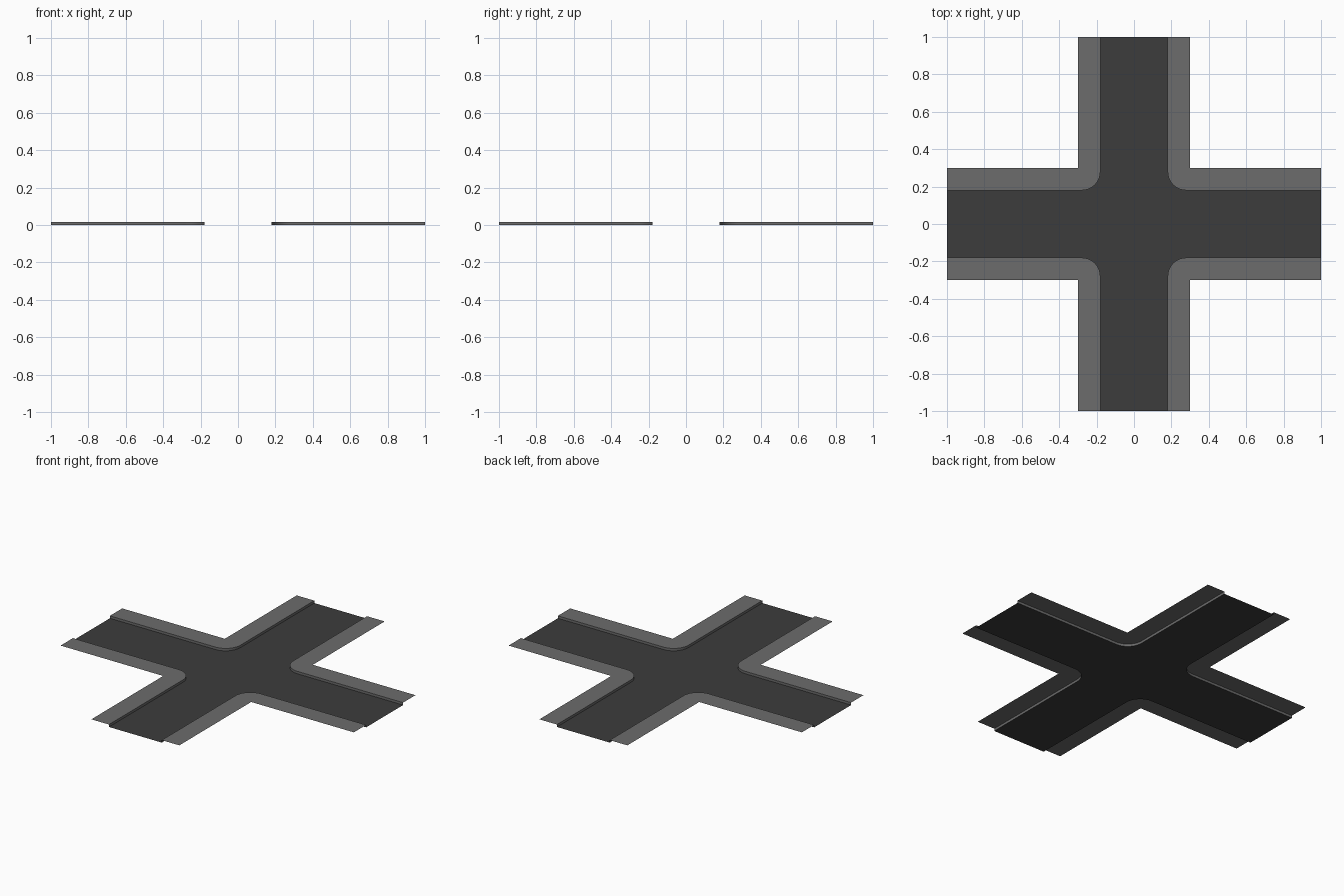
import bpy, bmesh, math

if "Cube" in bpy.data.objects:
    bpy.data.objects.remove(bpy.data.objects["Cube"])

HALF, INNER, OUTER, RADIUS, CURB = 1.0, 0.18, 0.30, 0.10, 0.015


def material(name, value):
    mat = bpy.data.materials.new(name)
    mat.diffuse_color = (value, value, value, 1)
    mat.use_nodes = True
    mat.node_tree.nodes["Principled BSDF"].inputs["Base Color"].default_value = mat.diffuse_color
    return mat


def make_object(name, bm, mat):
    mesh = bpy.data.meshes.new(name)
    bm.to_mesh(mesh)
    bm.free()
    mesh.materials.append(mat)
    obj = bpy.data.objects.new(name, mesh)
    bpy.context.collection.objects.link(obj)
    return obj


def turn(p, k):
    for _ in range(k):
        p = (-p[1], p[0])
    return p


# Kerb line of one quadrant: straight, rounded corner, straight
STEPS = 10
c = INNER + RADIUS
kerb_line = [(HALF, INNER)]
for i in range(STEPS + 1):
    a = math.radians(270 - 90 * i / STEPS)
    kerb_line.append((c + RADIUS * math.cos(a), c + RADIUS * math.sin(a)))
kerb_line.append((INNER, HALF))

asphalt = material("asphalt", 0.045)
paving = material("paving", 0.15)

# Road surface: flat cross with rounded inner corners
bm = bmesh.new()
outline = [turn(p, k) for k in range(4) for p in kerb_line]
bm.faces.new([bm.verts.new((x, y, 0)) for x, y in outline])
make_object("road", bm, asphalt)

# Four raised pavements, open underneath, with a kerb down to the road
for k, label in enumerate(("back_right", "back_left", "front_left", "front_right")):
    bm = bmesh.new()
    pts = [turn(p, k) for p in kerb_line]
    inner = [bm.verts.new((x, y, CURB)) for x, y in pts]
    outer = [bm.verts.new((*turn(p, k), CURB))
             for p in ((HALF, OUTER), (OUTER, OUTER), (OUTER, HALF))]
    bm.faces.new([inner[0], outer[0], outer[1], outer[2]] + inner[:0:-1])
    make_object("pavement_" + label, bm, paving)

    bm = bmesh.new()
    top = [bm.verts.new((x, y, CURB)) for x, y in pts]
    low = [bm.verts.new((x, y, 0)) for x, y in pts]
    for i in range(len(pts) - 1):
        f = bm.faces.new([low[i + 1], low[i], top[i], top[i + 1]])
        f.smooth = True
    make_object("kerb_" + label, bm, paving)
